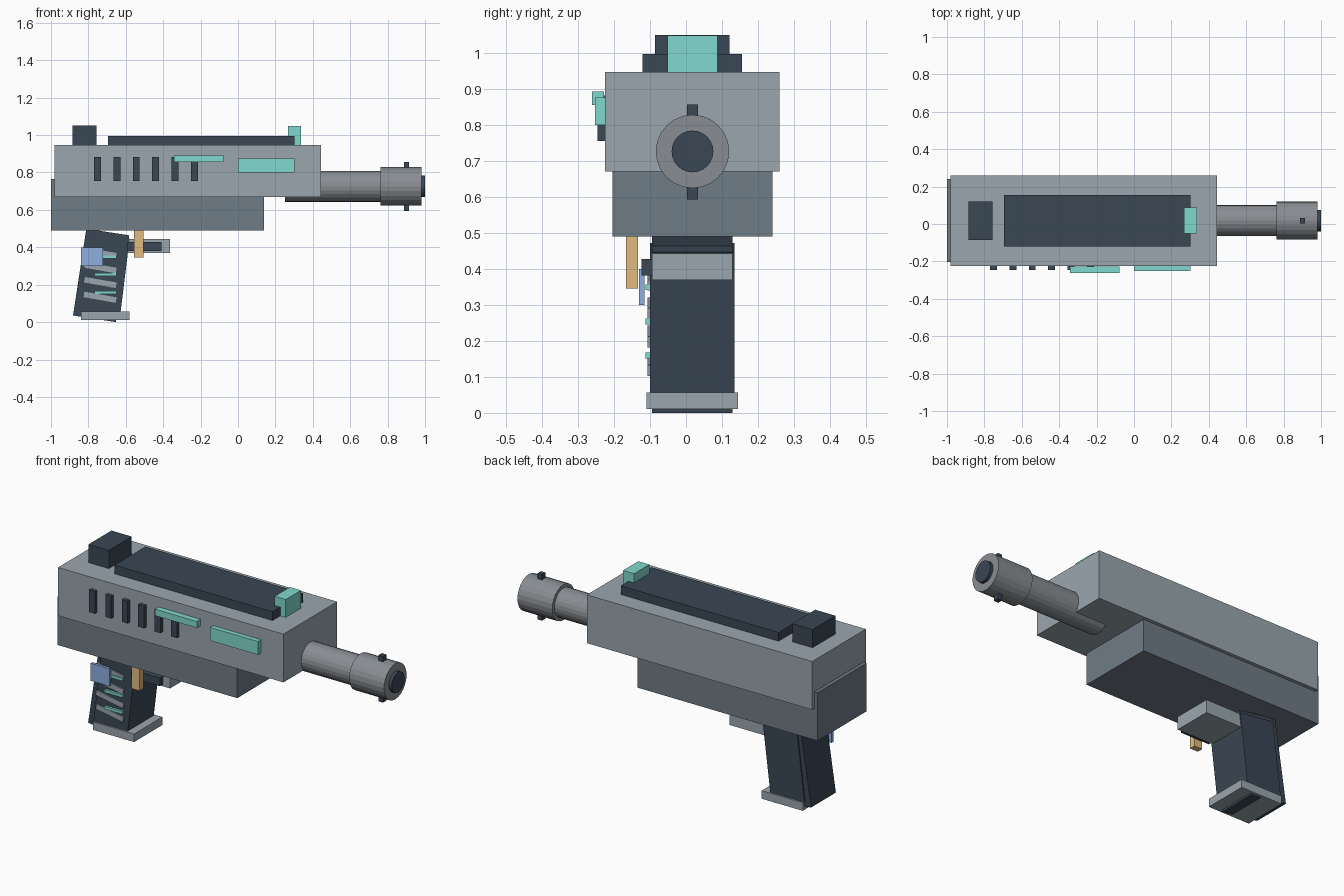
import bpy
import bmesh
from math import radians, sin, cos
from mathutils import Matrix

if "Cube" in bpy.data.objects:
    bpy.data.objects.remove(bpy.data.objects["Cube"])


def material(name, rgb):
    m = bpy.data.materials.new(name)
    m.diffuse_color = (*rgb, 1)
    m.use_nodes = True
    m.node_tree.nodes["Principled BSDF"].inputs["Base Color"].default_value = m.diffuse_color
    return m


STEEL = material("light_steel", (0.32, 0.38, 0.42))
FRAME = material("frame_steel", (0.16, 0.20, 0.24))
METAL = material("barrel_metal", (0.25, 0.27, 0.29))
DARK = material("dark", (0.042, 0.063, 0.09))
TEAL = material("teal", (0.22, 0.69, 0.62))
BLUE = material("blue", (0.27, 0.43, 0.75))
GOLD = material("gold", (0.75, 0.50, 0.22))


def finish(name, bm, mat):
    mesh = bpy.data.meshes.new(name)
    bm.to_mesh(mesh)
    bm.free()
    mesh.materials.append(mat)
    ob = bpy.data.objects.new(name, mesh)
    bpy.context.collection.objects.link(ob)
    return ob


def box(name, mat, x, y, z, tilt=0):
    """Box from (min, max) ranges, tilted about its centre in the side plane."""
    bm = bmesh.new()
    bmesh.ops.create_cube(bm, size=1, matrix=Matrix.Diagonal(
        (x[1] - x[0], y[1] - y[0], z[1] - z[0], 1)))
    ob = finish(name, bm, mat)
    ob.location = [(a + b) / 2 for a, b in (x, y, z)]
    ob.rotation_euler.y = radians(tilt)
    return ob


def tilted(name, mat, top_left, w, h, y, tilt):
    """Tilted box placed by its upper rear corner."""
    a = radians(tilt)
    cx = top_left[0] + w / 2 * cos(a) - h / 2 * sin(a)
    cz = top_left[1] - w / 2 * sin(a) - h / 2 * cos(a)
    return box(name, mat, (cx - w / 2, cx + w / 2), y, (cz - h / 2, cz + h / 2), tilt)


def tube(name, mat, x0, x1, r):
    bm = bmesh.new()
    bmesh.ops.create_cone(bm, cap_ends=True, segments=24, radius1=r, radius2=r,
                          depth=x1 - x0, matrix=Matrix.Rotation(radians(90), 4, 'Y'))
    ob = finish(name, bm, mat)
    ob.location = ((x0 + x1) / 2, 0.018, 0.726)
    return ob


# Receiver
box("upper_body", STEEL, (-0.98, 0.445), (-0.225, 0.26), (0.67, 0.946))
box("lower_body", FRAME, (-1.0, 0.138), (-0.204, 0.24), (0.49, 0.765))

# Barrel, muzzle and pins
tube("barrel", METAL, 0.25, 0.80, 0.083)
tube("muzzle", METAL, 0.762, 0.982, 0.102)
tube("bore", DARK, 0.90, 1.0, 0.058)
for name, z in (("muzzle_pin_top", (0.80, 0.857)), ("muzzle_pin_bottom", (0.593, 0.65))):
    box(name, DARK, (0.887, 0.915), (0.003, 0.033), z)

# Top rail and sights
box("top_rail", DARK, (-0.695, 0.303), (-0.121, 0.156), (0.93, 0.996))
box("rear_sight", DARK, (-0.885, -0.757), (-0.086, 0.121), (0.93, 1.05))
box("front_sight", TEAL, (0.267, 0.337), (-0.051, 0.087), (0.93, 1.048))

# Side vents and light strips
for i in range(6):
    x = -0.77 + i * 0.1037
    box(f"vent_{i + 1}", DARK, (x, x + 0.037), (-0.246, -0.22), (0.755, 0.882))
box("light_strip_upper", TEAL, (-0.342, -0.078), (-0.261, -0.228), (0.855, 0.892))
box("light_strip_front", TEAL, (0.0, 0.303), (-0.252, -0.22), (0.80, 0.876))

# Grip, backstrap and base plate
tilted("grip_core", DARK, (-0.811, 0.499), 0.232, 0.469, (-0.094, 0.129), 8.7)
tilted("grip_shell", DARK, (-0.793, 0.472), 0.215, 0.42, (-0.10, 0.135), 7)
box("grip_base", STEEL, (-0.84, -0.58), (-0.11, 0.145), (0.011, 0.057))

# Grip ribs and lights
for i in range(4):
    z = 0.37 - i * 0.079
    box(f"grip_rib_{i + 1}", STEEL, (-0.825, -0.65), (-0.107, -0.09),
        (z - 0.015, z + 0.015), 10)
for i in range(3):
    z = 0.349 - i * 0.095
    box(f"grip_light_{i + 1}", TEAL, (-0.768, -0.65), (-0.113, -0.09),
        (z - 0.008, z + 0.008))

# Side button, trigger and guard
box("grip_button", BLUE, (-0.84, -0.721), (-0.131, -0.115), (0.30, 0.40))
box("trigger", GOLD, (-0.556, -0.506), (-0.167, -0.133), (0.345, 0.495))
box("guard_block", STEEL, (-0.61, -0.364), (-0.094, 0.129), (0.369, 0.443))
box("guard_inset", DARK, (-0.59, -0.408), (-0.123, -0.09), (0.381, 0.428))
